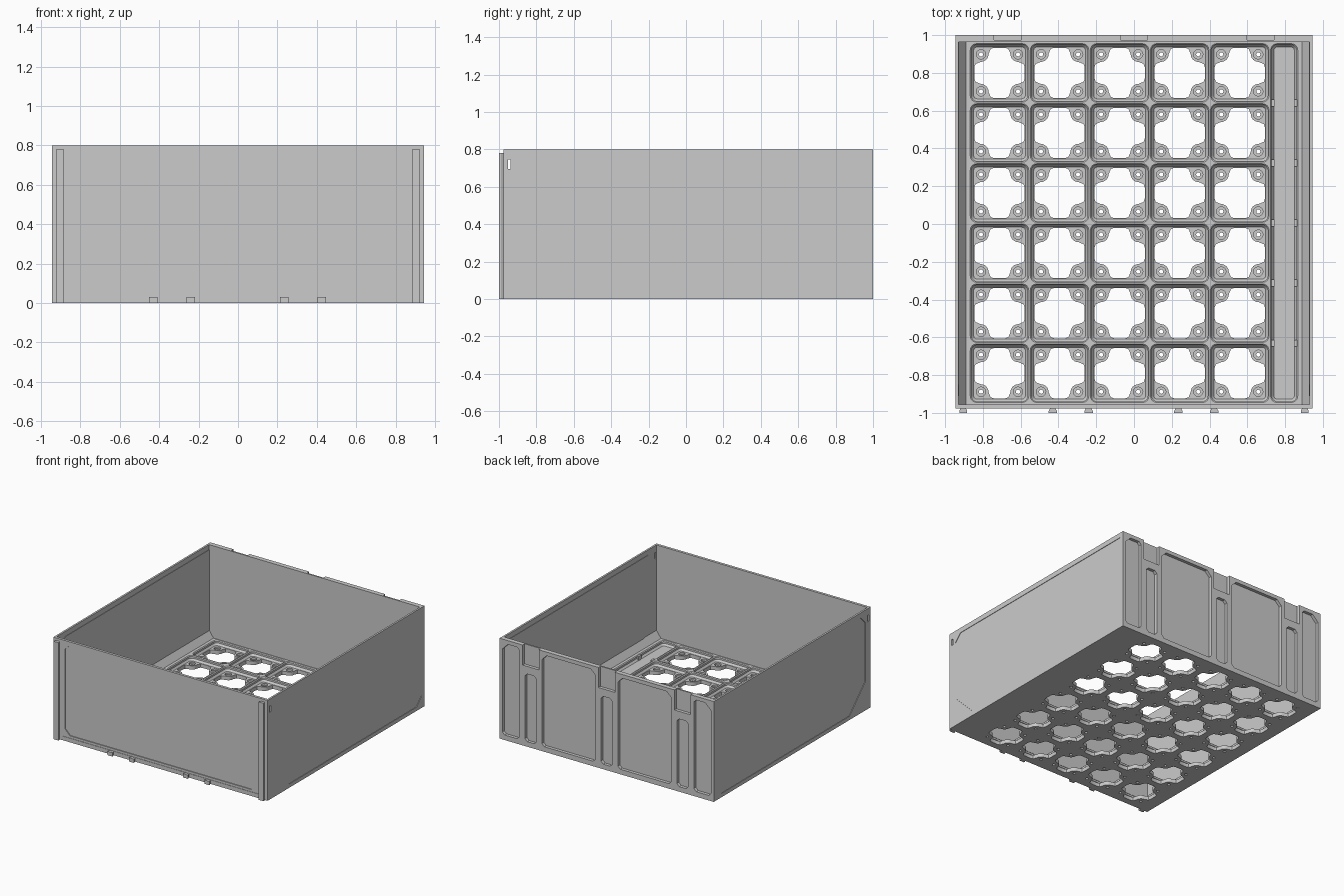
import bpy, bmesh
from math import sin, cos, pi, radians

if "Cube" in bpy.data.objects:
    bpy.data.objects.remove(bpy.data.objects["Cube"])

P = 0.318                      # grid pitch
H = P / 2
MAPS = {'x': lambda u, v, d: (d, u, v),
        'y': lambda u, v, d: (u, d, v),
        'z': lambda u, v, d: (u, v, d)}


def finish(name, bm, smooth=False):
    bmesh.ops.remove_doubles(bm, verts=bm.verts, dist=0.0003)
    bmesh.ops.recalc_face_normals(bm, faces=bm.faces)
    me = bpy.data.meshes.new(name)
    bm.to_mesh(me)
    bm.free()
    ob = bpy.data.objects.new(name, me)
    bpy.context.collection.objects.link(ob)
    if smooth:
        bpy.ops.object.select_all(action='DESELECT')
        ob.select_set(True)
        bpy.context.view_layer.objects.active = ob
        bpy.ops.object.shade_smooth_by_angle(angle=radians(30))
    return ob


def ring(bm, pts):
    return [bm.verts.new(p) for p in pts]


def fill(bm, rings):
    """Flat cap: first ring is the border, the others are holes."""
    es = []
    for r in rings:
        for a, b in zip(r, r[1:] + r[:1]):
            es.append(bm.edges.get((a, b)) or bm.edges.new((a, b)))
    bmesh.ops.triangle_fill(bm, use_beauty=True, use_dissolve=False, edges=es)


def loft(bm, ra, rb):
    n = len(ra)
    for i in range(n):
        j = (i + 1) % n
        bm.faces.new((ra[i], ra[j], rb[j], rb[i]))


def plate(name, axis, outer, d0, d1, holes=()):
    """Extruded outline with holes, lying across the given axis."""
    bm, m = bmesh.new(), MAPS[axis]
    caps = [[ring(bm, [m(u, v, d) for u, v in lp]) for lp in (outer, *holes)] for d in (d0, d1)]
    for c in caps:
        fill(bm, c)
    for a, b in zip(*caps):
        loft(bm, a, b)
    return finish(name, bm)


def rect(u0, u1, v0, v1, bl=0, br=0, tr=0, tl=0):
    """Rectangle with optional chamfers per corner."""
    pts = []
    for u, v, c, du, dv, flip in ((u0, v0, bl, 1, 1, 0), (u1, v0, br, -1, 1, 1),
                                  (u1, v1, tr, -1, -1, 0), (u0, v1, tl, 1, -1, 1)):
        pair = [(u, v + dv * c), (u + du * c, v)] if c else [(u, v)]
        pts += pair[::-1] if flip else pair
    return pts


def mirror(pts):
    return [(-u, v) for u, v in pts]


def rounded(cx, cy, hx, hy, r, z):
    pts = []
    for k, (sx, sy) in enumerate(((1, 1), (-1, 1), (-1, -1), (1, -1))):
        for i in range(5):
            a = (k + i / 4) * pi / 2
            pts.append((cx + sx * (hx - r) + r * cos(a), cy + sy * (hy - r) + r * sin(a), z))
    return pts


def circle(cx, cy, r, z, n=12):
    return [(cx + r * cos(2 * pi * i / n), cy + r * sin(2 * pi * i / n), z) for i in range(n)]


def cross(cx, cy, z):
    """Cell opening: a square with four round corner pads left standing."""
    q = [(0.133, 0.03), (0.127, 0.047)]
    q += [(0.1 + 0.042 * cos(a), 0.1 + 0.042 * sin(a))
          for a in (radians(270 - 15 * i) for i in range(7))]
    q += [(0.047, 0.127), (0.03, 0.133)]
    pts = []
    for k in range(4):
        c, s = ((1, 0), (0, 1), (-1, 0), (0, -1))[k]
        pts += [(cx + x * c - y * s, cy + x * s + y * c, z) for x, y in q]
    return pts


# stepped rib profile: inset, height, corner radius
RIB = ((0, 0.065, 0), (0.004, 0.065, 0.034), (0.010, 0.059, 0.03),
       (0.010, 0.045, 0.03), (0.022, 0.03, 0.018))


def liner(bm, cx, cy, hx, hy):
    rs = [ring(bm, rounded(cx, cy, hx - i, hy - i, r, z)) for i, z, r in RIB]
    for a, b in zip(rs, rs[1:]):
        loft(bm, a, b)
    return rs[-1]


# floor grid, 5 x 6 open cells with screw pads
bm = bmesh.new()
for ix in range(5):
    for iy in range(6):
        cx, cy = -0.712 + P * ix, -0.79 + P * iy
        top = [liner(bm, cx, cy, H, H), ring(bm, cross(cx, cy, 0.03))]
        bot = [ring(bm, [(x, y, 0) for x, y in rect(cx - H, cx + H, cy - H, cy + H)]),
               ring(bm, cross(cx, cy, 0))]
        loft(bm, top[1], bot[1])
        for sx in (-1, 1):
            for sy in (-1, 1):
                cs = [ring(bm, circle(cx + sx * 0.098, cy + sy * 0.098, r, z))
                      for r, z in ((0.025, 0.03), (0.025, 0.016), (0.011, 0.016), (0.011, 0))]
                for a, b in zip(cs, cs[1:]):
                    loft(bm, a, b)
                top.append(cs[0])
                bot.append(cs[-1])
        fill(bm, top)
        fill(bm, bot)
finish("floor_grid", bm, True)

# closed channel beside the grid
bm = bmesh.new()
bm.faces.new(liner(bm, 0.795, 0.005, 0.076, 0.954))
bm.faces.new(ring(bm, [(x, y, 0) for x, y in rect(0.719, 0.871, -0.949, 0.959)]))
finish("floor_channel", bm, True)
for i in range(5):
    y = -0.631 + P * i
    for x in (0.735, 0.855):
        plate("channel_tab", 'z', rect(x - 0.008, x + 0.008, y - 0.018, y + 0.018), 0.03, 0.063)

# floor margins
plate("front_margin", 'z', rect(-0.935, 0.935, -0.965, -0.949), 0, 0.065)
plate("back_margin", 'z', rect(-0.935, 0.935, 0.959, 0.97), 0, 0.065)

# side walls
slot = rect(-0.953, -0.937, 0.695, 0.745)
panel = rect(-0.91, 0.965, 0.03, 0.76, bl=0.2, br=0.065, tl=0.06)
sheet = rect(-0.97, 0.99, 0, 0.8)
for s, side in ((-1, "left"), (1, "right")):
    plate(side + "_margin", 'z', rect(*sorted((s * 0.871, s * 0.935)), -0.949, 0.959), 0, 0.065)
    slope = [(s * 0.89, 0.065), (s * 0.93, 0.12), (s * 0.93, 0.065)]
    plate(side + "_wall_foot", 'y', slope, -0.956, 0.964)
    plate(side + "_wall", 'x', sheet, s * 0.930, s * 0.941, [slot])
    plate(side + "_wall_frame", 'x', sheet, s * 0.941, s * 0.945, [slot, panel])
    plate(side + "_wall_inner_panel", 'x', panel, s * 0.927, s * 0.930)

# front wall with stepped recess
plate("front_wall", 'y', rect(-0.942, 0.942, 0, 0.8), -0.967, -0.956)
step = rect(-0.87, 0.87, 0.032, 0.785)
plate("front_outer_frame", 'y', rect(-0.945, 0.945, 0, 0.8), -0.977, -0.967, [step])
plate("front_inner_frame", 'y', step, -0.974, -0.967,
      [rect(-0.845, 0.845, 0.05, 0.772, 0.045, 0.045, 0.045, 0.045)])

# dovetail rails and feet on the front
def dovetail(name, x, w, z1):
    plate(name, 'z', [(x - w * 0.65, -0.976), (x + w * 0.65, -0.976),
                      (x + w, -0.99), (x + w, -1), (x - w, -1), (x - w, -0.99)], 0, z1)

for x in (-0.904, 0.904):
    dovetail("front_rail", x, 0.021, 0.78)
for x in (-0.43, -0.24, 0.235, 0.425):
    dovetail("front_foot", x, 0.022, 0.03)

# ribbed back wall with three top notches
plate("back_wall", 'y', rect(-0.942, 0.942, 0, 0.8), 0.963, 0.975)
outline = [(-0.945, 0), (0.945, 0), (0.945, 0.8)]
for c in (0.67, 0, -0.67):
    outline += [(c + 0.072, 0.8), (c + 0.072, 0.64), (c - 0.072, 0.64), (c - 0.072, 0.8)]
outline.append((-0.945, 0.8))
half = [rect(0.77, 0.92, 0.04, 0.77, 0.02, 0.02, 0.05, 0.02),
        rect(0.62, 0.72, 0.04, 0.58, 0.02, 0.02, 0.02, 0.02),
        rect(0.10, 0.57, 0.04, 0.77, 0.02, 0.02, 0.04, 0.04)]
pockets = half + [mirror(p) for p in half] + [rect(-0.05, 0.05, 0.04, 0.58, 0.02, 0.02, 0.02, 0.02)]
plate("back_ribs", 'y', outline, 0.975, 1.0, pockets)
